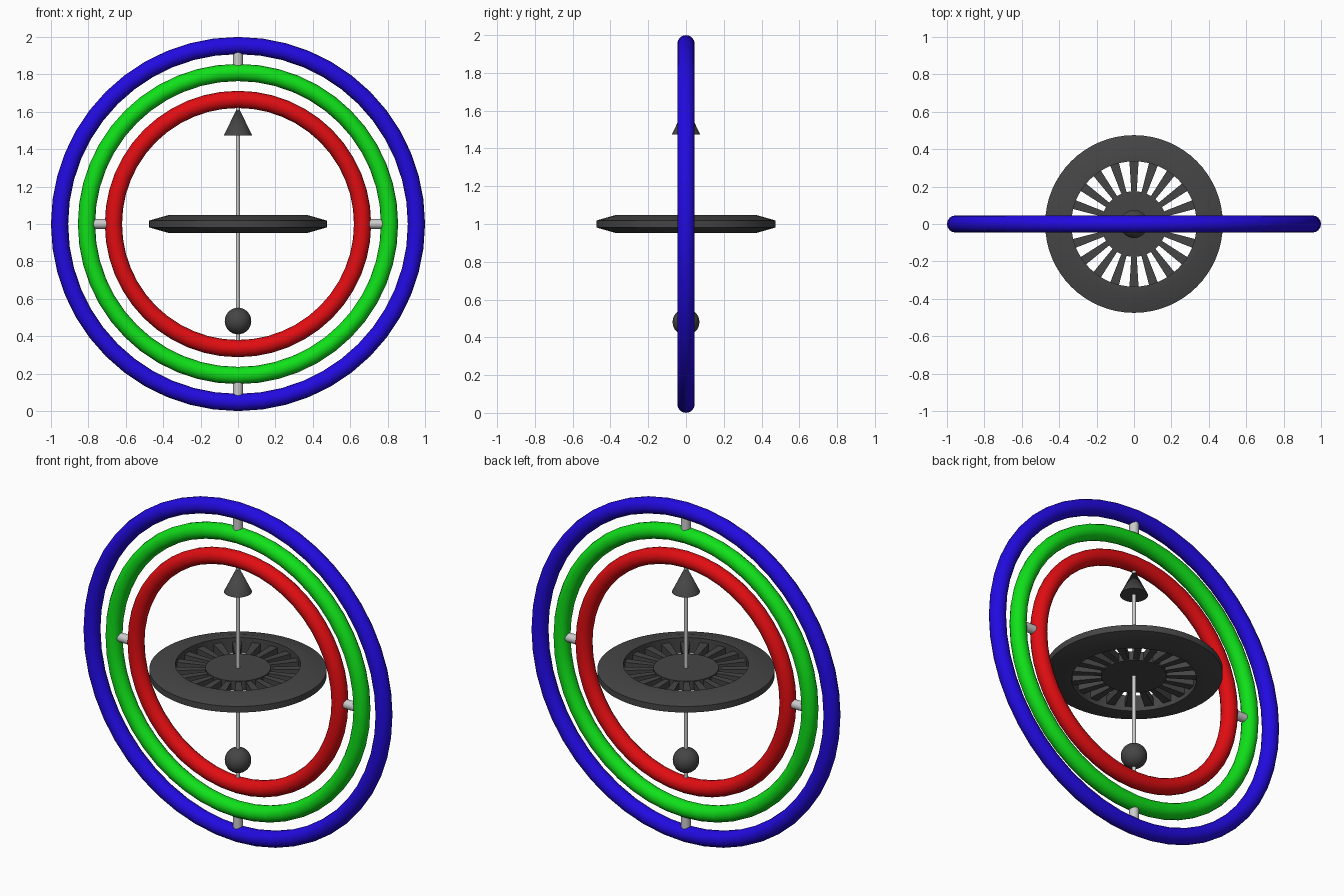
import bpy, bmesh, math
from mathutils import Matrix

if "Cube" in bpy.data.objects:
    bpy.data.objects.remove(bpy.data.objects["Cube"])

CZ = 1.0  # height of the common centre


def material(name, rgb):
    m = bpy.data.materials.new(name)
    m.diffuse_color = (*rgb, 1)
    m.use_nodes = True
    m.node_tree.nodes["Principled BSDF"].inputs["Base Color"].default_value = m.diffuse_color
    return m


BLUE = material("blue", (0.016, 0.003, 0.75))
GREEN = material("green", (0.005, 0.75, 0.01))
RED = material("red", (0.75, 0.004, 0.006))
DARK = material("dark_grey", (0.06, 0.06, 0.06))


def finish(name, mat=None):
    o = bpy.context.object
    o.name = name
    if mat:
        o.data.materials.append(mat)
    bpy.ops.object.shade_smooth_by_angle(angle=math.radians(35))
    return o


def ring(name, radius, mat):
    bpy.ops.mesh.primitive_torus_add(
        major_radius=radius, minor_radius=0.046, major_segments=48,
        minor_segments=16, location=(0, 0, CZ), rotation=(math.pi / 2, 0, 0))
    finish(name, mat)


def rod(name, radius, length, loc, rot=(0, 0, 0), mat=None, verts=24):
    bpy.ops.mesh.primitive_cylinder_add(
        vertices=verts, radius=radius, depth=length, location=loc, rotation=rot)
    return finish(name, mat)


def add_mesh(name, bm, mat):
    bmesh.ops.recalc_face_normals(bm, faces=bm.faces)
    me = bpy.data.meshes.new(name)
    bm.to_mesh(me)
    bm.free()
    o = bpy.data.objects.new(name, me)
    o.location.z = CZ
    bpy.context.collection.objects.link(o)
    bpy.ops.object.select_all(action='DESELECT')
    bpy.context.view_layer.objects.active = o
    o.select_set(True)
    return finish(name, mat)


# Three nested gimbal rings
ring("outer_ring", 0.954, BLUE)
ring("middle_ring", 0.81, GREEN)
ring("inner_ring", 0.666, RED)

# Pivot pins: vertical outer pair, horizontal inner pair
for s, side in ((1, "a"), (-1, "b")):
    rod("outer_pivot_" + side, 0.026, 0.12, (0, 0, CZ + s * 0.882))
    rod("inner_pivot_" + side, 0.026, 0.12, (s * 0.738, 0, CZ), (0, math.pi / 2, 0))

# Rotor axle with its arrow tip and ball
rod("axle", 0.011, 1.28, (0, 0, CZ), verts=16)
bpy.ops.mesh.primitive_cone_add(vertices=32, radius1=0.075, depth=0.155,
                                location=(0, 0, 1.552))
finish("arrow_tip", DARK)
bpy.ops.mesh.primitive_uv_sphere_add(segments=32, ring_count=16, radius=0.071,
                                     location=(0, 0, 0.481))
finish("axle_ball", DARK)

# Rotor rim: bevelled profile spun round the axle
bm = bmesh.new()
profile = [(0.335, -0.047), (0.374, -0.047), (0.475, -0.018),
           (0.475, 0.018), (0.374, 0.047), (0.335, 0.047)]
vs = [bm.verts.new((r, 0, z)) for r, z in profile]
edges = [bm.edges.new((vs[i], vs[(i + 1) % len(vs)])) for i in range(len(vs))]
bmesh.ops.spin(bm, geom=vs + edges, cent=(0, 0, 0), axis=(0, 0, 1),
               angle=2 * math.pi, steps=64)
bmesh.ops.remove_doubles(bm, verts=bm.verts, dist=1e-4)
add_mesh("rotor_rim", bm, DARK)

# Rotor hub
rod("rotor_hub", 0.175, 0.054, (0, 0, CZ), mat=DARK, verts=48)

# Tapered spokes
bm = bmesh.new()
for i in range(20):
    new = bmesh.ops.create_cube(bm, size=1)["verts"]
    for v in new:
        outer = v.co.x > 0
        v.co = (0.345 if outer else 0.165,
                math.copysign(0.025 if outer else 0.014, v.co.y),
                math.copysign(0.022, v.co.z))
    bmesh.ops.rotate(bm, verts=new, cent=(0, 0, 0),
                     matrix=Matrix.Rotation(i * math.pi / 10, 3, 'Z'))
add_mesh("rotor_spokes", bm, DARK)
